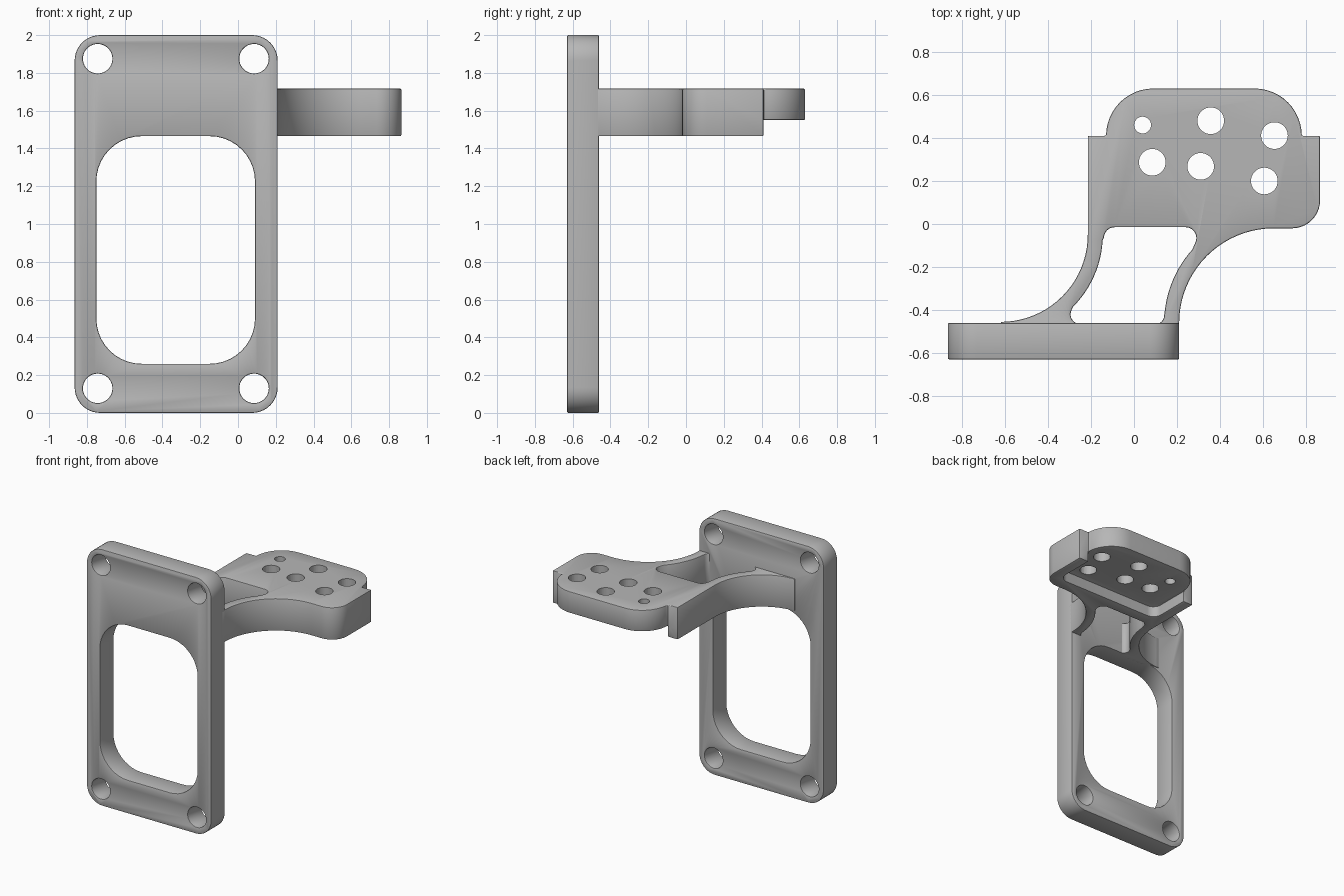
import bpy, bmesh
from math import sin, cos, radians
from mathutils import Matrix

cube = bpy.data.objects.get("Cube")
if cube:
    bpy.data.objects.remove(cube, do_unlink=True)

grey = bpy.data.materials.new("light grey")
grey.use_nodes = True
grey.diffuse_color = (0.47, 0.47, 0.47, 1)
grey.node_tree.nodes["Principled BSDF"].inputs["Base Color"].default_value = (0.47, 0.47, 0.47, 1)


def arc(cx, cy, r, a0, a1, steps=10):
    angles = [radians(a0 + (a1 - a0) * i / steps) for i in range(steps + 1)]
    return [(cx + r * cos(a), cy + r * sin(a)) for a in angles]


def circle(cx, cy, r):
    return arc(cx, cy, r, 0, 360, 36)[:-1]


def round_rect(x0, x1, y0, y1, r):
    return (arc(x1 - r, y1 - r, r, 0, 90) + arc(x0 + r, y1 - r, r, 90, 180)
            + arc(x0 + r, y0 + r, r, 180, 270) + arc(x1 - r, y0 + r, r, 270, 360))


def prism(bm, outline, low, high):
    """Extrude a flat outline from low to high."""
    clean = []
    for p in outline:
        if not clean or abs(p[0] - clean[-1][0]) + abs(p[1] - clean[-1][1]) > 0.001:
            clean.append(p)
    face = bm.faces.new([bm.verts.new((x, y, low)) for x, y in clean])
    up = bmesh.ops.extrude_face_region(bm, geom=[face])["geom"]
    verts = [v for v in up if isinstance(v, bmesh.types.BMVert)]
    bmesh.ops.translate(bm, verts=verts, vec=(0, 0, high - low))


def make(name, solids, matrix):
    bm = bmesh.new()
    for solid in solids:
        prism(bm, *solid)
    bmesh.ops.transform(bm, matrix=matrix, verts=bm.verts)
    bmesh.ops.recalc_face_normals(bm, faces=bm.faces)
    mesh = bpy.data.meshes.new(name)
    bm.to_mesh(mesh)
    bm.free()
    mesh.materials.append(grey)
    ob = bpy.data.objects.new(name, mesh)
    bpy.context.collection.objects.link(ob)
    return ob


def part(name, body, cuts, matrix=Matrix()):
    """Cut openings into a body, soften its edges and bake the result."""
    ob = make(name, [body], matrix)
    cutter = make(name + "_cutter", cuts, matrix)
    cutter.hide_render = True
    cut = ob.modifiers.new("openings", "BOOLEAN")
    cut.operation = "DIFFERENCE"
    cut.solver = "EXACT"
    cut.object = cutter
    bevel = ob.modifiers.new("soft_edges", "BEVEL")
    bevel.width = 0.007
    bevel.segments = 2
    bevel.limit_method = "ANGLE"
    bevel.angle_limit = radians(35)
    bevel.use_clamp_overlap = False
    bpy.ops.object.select_all(action="DESELECT")
    ob.select_set(True)
    bpy.context.view_layer.objects.active = ob
    bpy.ops.object.convert(target="MESH")
    bpy.data.objects.remove(cutter, do_unlink=True)
    bpy.ops.object.shade_smooth_by_angle(angle=radians(35))
    return ob


# Upright mounting panel, drawn in x and z, with a window and four corner holes
upright = Matrix.Rotation(radians(90), 4, "X")
window = round_rect(-0.75, 0.09, 0.26, 1.465, 0.24)
panel_cuts = [(window, 0.4, 0.7)]
for x in (-0.743, 0.085):
    for z in (0.13, 1.875):
        panel_cuts.append((circle(x, z, 0.078), 0.4, 0.7))
part("mounting_panel", (round_rect(-0.865, 0.21, 0, 2, 0.135), 0.46, 0.63),
     panel_cuts, upright)

# Curved arm flowing into the shelf with its rounded back edge
arm = ([(-0.62, -0.5)] + [(0.21, -0.5)]
       + arc(0.65, -0.46, 0.44, 180, 90, 20)
       + arc(0.735, 0.11, 0.13, -90, 0)
       + [(0.865, 0.41), (0.78, 0.41)]
       + arc(0.56, 0.41, 0.22, 0, 90, 12)
       + arc(0.09, 0.41, 0.22, 90, 180, 12)
       + [(-0.215, 0.41)]
       + arc(-0.62, -0.05, 0.405, 0, -90, 20))

# Opening between the two curved webs
opening = (arc(-0.09, -0.065, 0.05, 90, 180, 8)
           + arc(-0.62, -0.05, 0.475, -3, -45, 12)
           + arc(-0.25, -0.42, 0.045, 150, 270, 8)
           + arc(0.10, -0.425, 0.04, 270, 360, 8)
           + arc(0.65, -0.46, 0.51, 174, 138, 12)
           + arc(0.24, -0.065, 0.05, -30, 90, 8))

# Pocket under the shelf, open at the back
pocket = (arc(-0.06, 0.15, 0.07, 180, 270, 8) + arc(0.71, 0.15, 0.07, 270, 360, 8)
          + [(0.78, 0.41), (1.0, 0.41), (1.0, 0.8), (-0.4, 0.8), (-0.4, 0.41), (-0.13, 0.41)])

# Holes through the shelf
holes = [(0.04, 0.46, 0.039), (0.357, 0.48, 0.062), (0.653, 0.411, 0.062),
         (0.085, 0.287, 0.062), (0.31, 0.268, 0.062), (0.606, 0.2, 0.062)]
arm_cuts = [(opening, 1.3, 1.9), (pocket, 1.3, 1.55)]
arm_body = part("shelf_arm", (arm, 1.465, 1.717), arm_cuts)
hole_cutter = make("hole_cutter", [(circle(*h), 1.4, 1.9) for h in holes], Matrix())
hole_cutter.hide_render = True
cut = arm_body.modifiers.new("holes", "BOOLEAN")
cut.operation = "DIFFERENCE"
cut.solver = "EXACT"
cut.object = hole_cutter
bpy.ops.object.convert(target="MESH")
bpy.data.objects.remove(hole_cutter, do_unlink=True)
bpy.ops.object.shade_smooth_by_angle(angle=radians(35))
